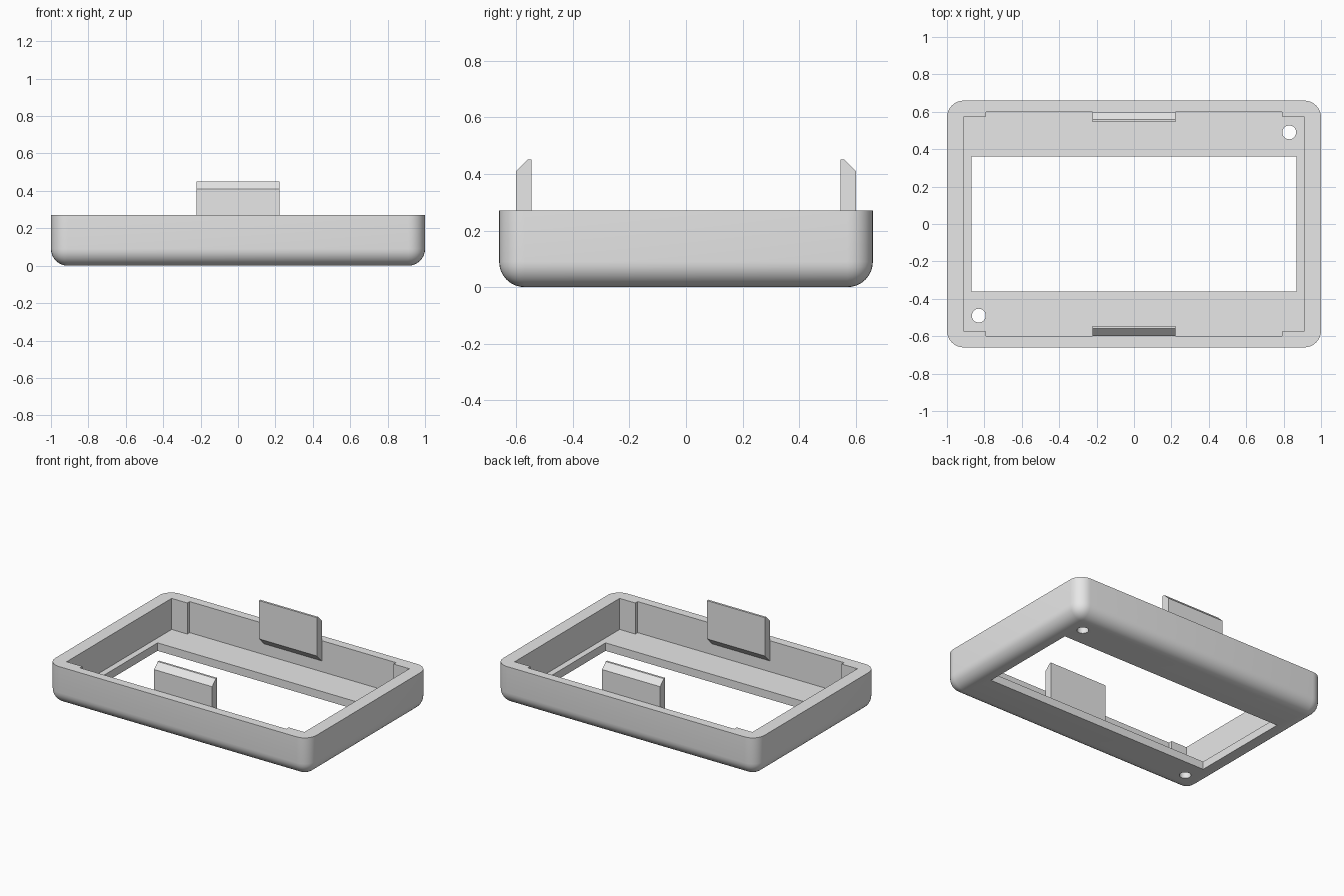
import bpy, bmesh, math

if "Cube" in bpy.data.objects:
    bpy.data.objects.remove(bpy.data.objects["Cube"], do_unlink=True)

grey = bpy.data.materials.new("light_grey_plastic")
grey.use_nodes = True
colour = (0.8, 0.8, 0.8, 1)
grey.diffuse_color = colour
grey.node_tree.nodes["Principled BSDF"].inputs["Base Color"].default_value = colour

DEPTH, WALL_Y, HEIGHT, FLOOR = 0.66, 0.60, 0.27, 0.055


def make_object(name, bm):
    bmesh.ops.recalc_face_normals(bm, faces=bm.faces)
    mesh = bpy.data.meshes.new(name)
    bm.to_mesh(mesh)
    bm.free()
    mesh.materials.append(grey)
    obj = bpy.data.objects.new(name, mesh)
    bpy.context.collection.objects.link(obj)
    return obj


def prism(name, points, offset):
    """Extrude a closed outline of 3D points along an offset."""
    bm = bmesh.new()
    face = bm.faces.new([bm.verts.new(p) for p in points])
    geom = bmesh.ops.extrude_face_region(bm, geom=[face])["geom"]
    verts = [g for g in geom if isinstance(g, bmesh.types.BMVert)]
    bmesh.ops.translate(bm, verts=verts, vec=offset)
    return make_object(name, bm)


def rectangle(x, y, z):
    return [(x, y, z), (-x, y, z), (-x, -y, z), (x, -y, z)]


def cut(target, cutter):
    cutter.hide_render = True
    mod = target.modifiers.new("cut", "BOOLEAN")
    mod.operation, mod.solver, mod.object = "DIFFERENCE", "EXACT", cutter
    bpy.context.view_layer.objects.active = target
    bpy.ops.object.modifier_apply(modifier=mod.name)
    bpy.data.objects.remove(cutter, do_unlink=True)


# Tray shell: rounded upright corners and rounded bottom rim
shell = prism("bezel_shell", rectangle(1, DEPTH, 0), (0, 0, HEIGHT))
bm = bmesh.new()
bm.from_mesh(shell.data)
rounded = [e for e in bm.edges if min(v.co.z for v in e.verts) < 0.01]
bmesh.ops.bevel(bm, geom=rounded, offset=0.09, segments=8, profile=0.5,
                affect="EDGES", clamp_overlap=True)
bm.to_mesh(shell.data)
bm.free()

# Pocket, leaving a thicker pad at each corner of the long walls
quarter = [(0.91, 0.574), (0.79, 0.574), (0.79, WALL_Y)]
outline = []
for sx, sy in ((1, 1), (-1, 1), (-1, -1), (1, -1)):
    part = quarter if sx * sy > 0 else quarter[::-1]
    outline += [(sx * x, sy * y, FLOOR) for x, y in part]
cut(shell, prism("pocket_cutter", outline, (0, 0, 0.5)))

# Display window through the floor
cut(shell, prism("window_cutter", rectangle(0.868, 0.36, -0.1), (0, 0, 0.3)))

# Two round holes in opposite corners
for s in (1, -1):
    ring = [(s * 0.83 + 0.037 * math.cos(a), s * 0.49 + 0.037 * math.sin(a), -0.1)
            for a in (math.tau * i / 32 for i in range(32))]
    cut(shell, prism("hole_cutter", ring, (0, 0, 0.3)))

bpy.ops.object.select_all(action="DESELECT")
shell.select_set(True)
bpy.context.view_layer.objects.active = shell
bpy.ops.object.shade_smooth_by_angle(angle=math.radians(30))

# Snap clips on the long walls, chamfered at tip and foot
clip_profile = [(WALL_Y, 0.13), (WALL_Y, 0.41), (0.56, 0.45), (0.545, 0.45), (0.545, 0.185)]
for name, s in (("front_clip", -1), ("back_clip", 1)):
    prism(name, [(-0.222, s * y, z) for y, z in clip_profile], (0.444, 0, 0))
